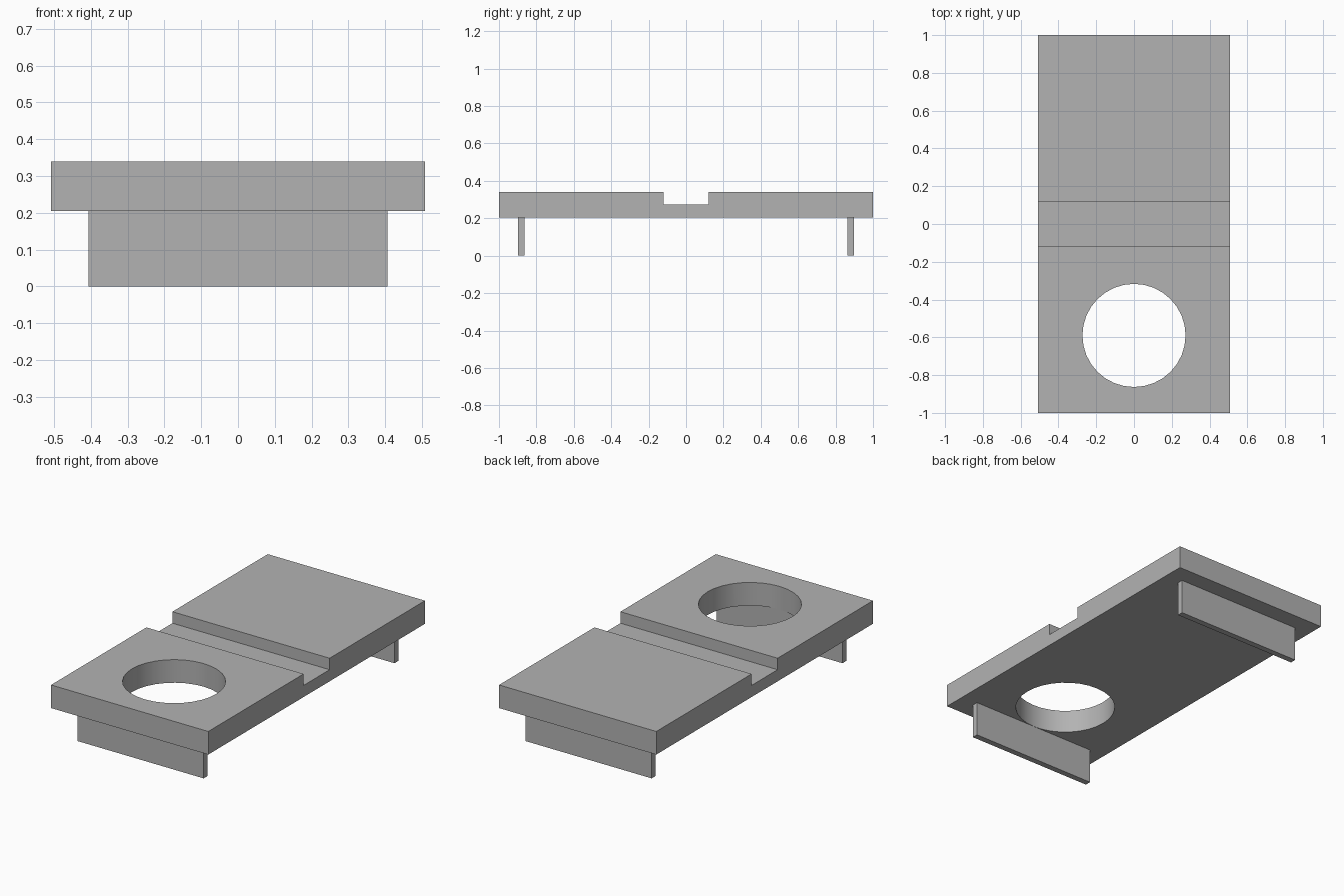
import bpy
import bmesh
from math import radians

# Remove the default object
if "Cube" in bpy.data.objects:
    bpy.data.objects.remove(bpy.data.objects["Cube"], do_unlink=True)

# Single plain grey finish
GREY = (0.45, 0.45, 0.45, 1.0)
grey = bpy.data.materials.new("plain_grey")
grey.use_nodes = True
grey.diffuse_color = GREY
grey.node_tree.nodes["Principled BSDF"].inputs["Base Color"].default_value = GREY


def add_prism(name, half_width, profile):
    """Extrude a closed (y, z) profile from -half_width to +half_width in x."""
    bm = bmesh.new()
    face = bm.faces.new([bm.verts.new((-half_width, y, z)) for y, z in profile])
    grown = bmesh.ops.extrude_face_region(bm, geom=[face])["geom"]
    moved = [v for v in grown if isinstance(v, bmesh.types.BMVert)]
    bmesh.ops.translate(bm, verts=moved, vec=(2 * half_width, 0, 0))
    bmesh.ops.recalc_face_normals(bm, faces=bm.faces)
    mesh = bpy.data.meshes.new(name)
    bm.to_mesh(mesh)
    bm.free()
    mesh.materials.append(grey)
    obj = bpy.data.objects.new(name, mesh)
    bpy.context.collection.objects.link(obj)
    return obj


# Slab with a channel across its top
BOTTOM, FLOOR, TOP = 0.205, 0.273, 0.34
slab = add_prism("slab", 0.508, [
    (-1, BOTTOM), (1, BOTTOM), (1, TOP), (0.12, TOP),
    (0.12, FLOOR), (-0.12, FLOOR), (-0.12, TOP), (-1, TOP)])

# Round hole through the front half
bpy.ops.mesh.primitive_cylinder_add(vertices=32, radius=0.273, depth=0.5,
                                    location=(0, -0.59, 0.27))
cutter = bpy.context.object
cutter.name = "hole_cutter"
cutter.data.materials.append(grey)
hole = slab.modifiers.new("hole", 'BOOLEAN')
hole.operation = 'DIFFERENCE'
hole.solver = 'EXACT'
hole.object = cutter
bpy.ops.object.select_all(action='DESELECT')
slab.select_set(True)
bpy.context.view_layer.objects.active = slab
bpy.ops.object.modifier_apply(modifier=hole.name)
bpy.data.objects.remove(cutter, do_unlink=True)
bpy.ops.object.shade_smooth_by_angle(angle=radians(30))

# Thin plate legs under both ends
for name, side in (("front_leg", -1), ("rear_leg", 1)):
    inner, outer = side * 0.863, side * 0.898
    add_prism(name, 0.407, [(inner, 0), (outer, 0), (outer, BOTTOM), (inner, BOTTOM)])
